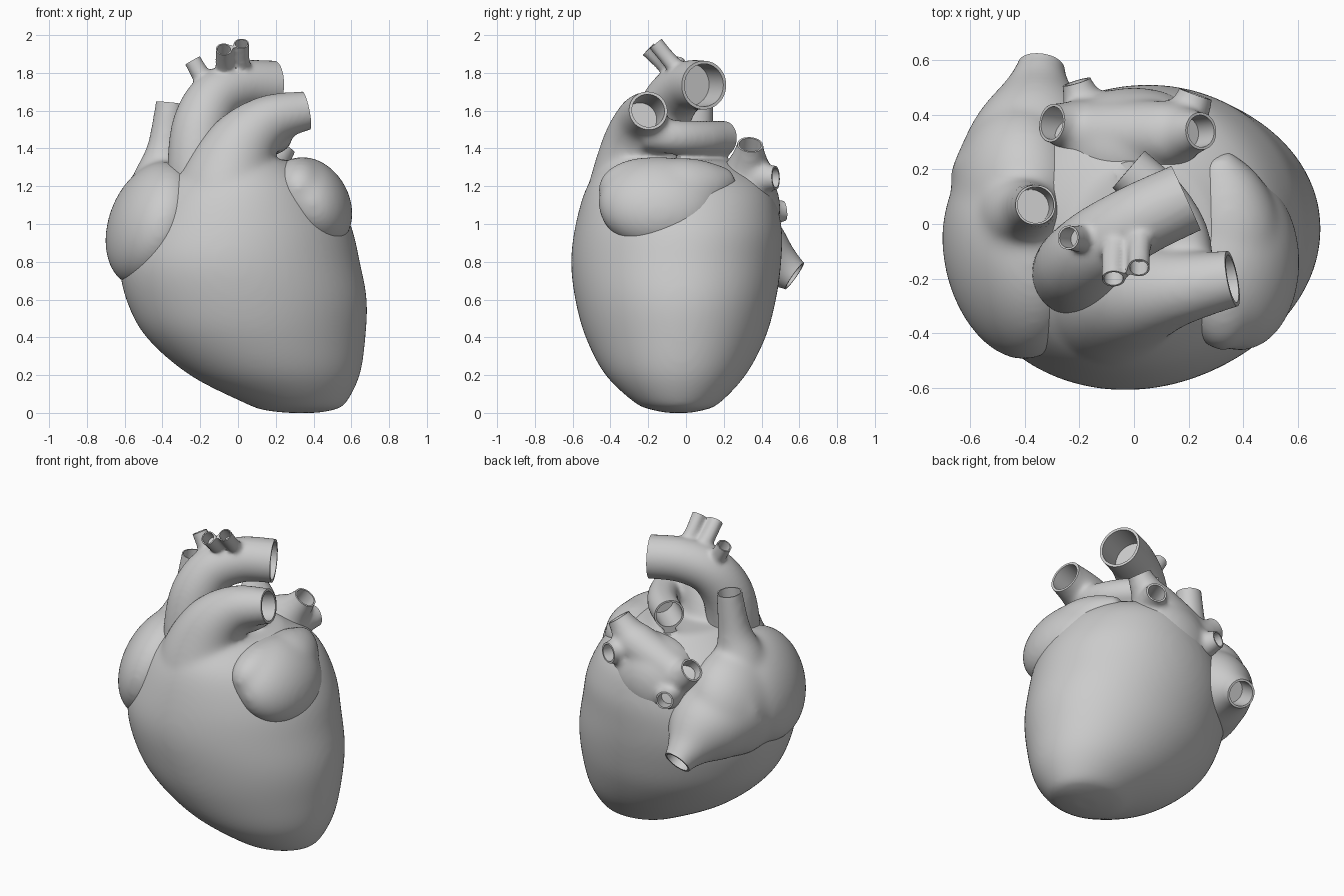
import bpy, bmesh, math
from mathutils import Vector, Matrix, Euler

if "Cube" in bpy.data.objects:
    bpy.data.objects.remove(bpy.data.objects["Cube"])


def spline(pts, sub=8):
    """Catmull-Rom through points of any dimension."""
    out, n = [], len(pts)
    for i in range(n - 1):
        a, b, c, d = pts[max(i - 1, 0)], pts[i], pts[i + 1], pts[min(i + 2, n - 1)]
        for k in range(sub):
            t = k / sub
            out.append([0.5 * (2 * q + (r - p) * t + (2 * p - 5 * q + 4 * r - s) * t * t
                        + (3 * q - p - 3 * r + s) * t ** 3) for p, q, r, s in zip(a, b, c, d)])
    return out + [list(pts[-1])]


def loft(bm, rings):
    """Closed solid through a list of rings."""
    vs = [[bm.verts.new(p) for p in ring] for ring in rings]
    n = len(vs[0])
    for a, b in zip(vs, vs[1:]):
        for i in range(n):
            j = (i + 1) % n
            bm.faces.new((a[i], a[j], b[j], b[i]))
    bm.faces.new(vs[0][::-1])
    bm.faces.new(vs[-1])


def circle(c, q, r, n=32):
    return [c + q @ Vector((r * math.cos(2 * math.pi * i / n), r * math.sin(2 * math.pi * i / n), 0))
            for i in range(n)]


def tube(bm, cuts, pts, depth=2.2, wall=0.84, opened=True):
    """Vessel along (x, y, z, radius) points; its last end gets a cutter that trims and bores it."""
    path = spline(pts)
    end, r = Vector(path[-1][:3]), path[-1][3]
    d = (end - Vector(path[-3][:3])).normalized()
    if opened:
        path.append([*(end + d * 0.05), r])
    P = [Vector(p[:3]) for p in path]
    rings, q, t0 = [], None, None
    for i, p in enumerate(P):
        t = (P[min(i + 1, len(P) - 1)] - P[max(i - 1, 0)]).normalized()
        q = t.to_track_quat('Z', 'Y') if q is None else t0.rotation_difference(t) @ q
        t0 = t
        rings.append(circle(p, q, path[i][3]))
    loft(bm, rings)
    if opened:
        cuts.append([circle(end + d * o, q, s * r) for o, s in
                     ((-depth * r, wall), (0, wall), (0, 1.28), (0.1, 1.28))])


def ellipsoid(bm, c, radii, rot=(0, 0, 0)):
    m = (Matrix.Translation(c) @ Euler([math.radians(a) for a in rot]).to_matrix().to_4x4()
         @ Matrix.Diagonal((*radii, 1)))
    bmesh.ops.create_uvsphere(bm, u_segments=40, v_segments=24, radius=1, matrix=m)


def to_object(bm, name):
    bmesh.ops.recalc_face_normals(bm, faces=bm.faces)
    me = bpy.data.meshes.new(name)
    bm.to_mesh(me)
    bm.free()
    ob = bpy.data.objects.new(name, me)
    bpy.context.collection.objects.link(ob)
    return ob


def finish(name, bm, cuts=(), smooth=8, voxel=0.014):
    """Fuse overlapping solids, soften the joins, cut each opening, shade smooth."""
    ob = to_object(bm, name)
    m = ob.modifiers.new('fuse', 'REMESH')
    m.mode, m.voxel_size = 'VOXEL', voxel
    m = ob.modifiers.new('soften', 'SMOOTH')
    m.factor, m.iterations = 0.5, smooth
    cutters = []
    for rings in cuts:
        cb = bmesh.new()
        loft(cb, rings)
        cutter = to_object(cb, name + '_cutter')
        cutter.hide_render = True
        cutters.append(cutter)
        m = ob.modifiers.new('opening', 'BOOLEAN')
        m.operation, m.solver, m.object = 'DIFFERENCE', 'EXACT', cutter
    dg = bpy.context.evaluated_depsgraph_get()
    me = bpy.data.meshes.new_from_object(ob.evaluated_get(dg))
    ob.modifiers.clear()
    ob.data = me
    for cutter in cutters:
        bpy.data.objects.remove(cutter)
    bpy.ops.object.select_all(action='DESELECT')
    ob.select_set(True)
    bpy.context.view_layer.objects.active = ob
    bpy.ops.object.shade_smooth_by_angle(angle=math.radians(45))


# Ventricles: egg-shaped loft of (z, centre x, centre y, radius x, radius y)
bm, cuts = bmesh.new(), []
sections = [(0, .34, -.04, .08, .06), (.015, .32, -.04, .185, .135), (.05, .305, -.045, .265, .22),
            (.2, .195, -.055, .45, .37), (.4, .095, -.055, .58, .475), (.6, .045, -.055, .637, .53),
            (.8, .01, -.052, .635, .555), (1.0, .015, -.04, .58, .543), (1.2, .02, -.045, .46, .478),
            (1.34, .02, -.1, .27, .32)]
rings = []
for z, cx, cy, rx, ry in spline(sections, 5):
    ring = []
    for i in range(64):
        a = 2 * math.pi * i / 64
        x = rx * math.cos(a)
        ring.append(Vector((cx + x, cy + ry * math.sin(a) + 0.06 * x, z)))
    rings.append(ring)
loft(bm, rings)
# Pulmonary trunk growing out of the ventricles, with its rear branch
tube(bm, cuts, [(-.05, -.23, 1.0, .34), (-.045, -.25, 1.22, .268), (.03, -.255, 1.42, .193),
                (.17, -.235, 1.55, .137), (.36, -.2, 1.6, .105)])
tube(bm, cuts, [(.2, -.22, 1.48, .09), (.19, -.06, 1.46, .092), (.11, .08, 1.455, .094),
                (-.02, .2, 1.455, .094)])
finish('ventricles_and_pulmonary_trunk', bm, cuts, 30)

# Aorta with three arch branches
bm, cuts = bmesh.new(), []
tube(bm, cuts, [(-.2, -.18, 1.12, .165), (-.215, -.175, 1.32, .158), (-.195, -.14, 1.52, .152),
                (-.12, -.07, 1.665, .142), (.02, .015, 1.73, .134), (.19, .095, 1.735, .13)],
     depth=1.4, wall=.87)
for branch in ([(-.12, -.06, 1.68, .06), (-.19, -.055, 1.78, .05), (-.24, -.05, 1.865, .046)],
               [(-.06, -.03, 1.76, .055), (-.075, -.12, 1.85, .045), (-.075, -.2, 1.925, .044)],
               [(.03, -.01, 1.78, .05), (.02, -.09, 1.87, .042), (.018, -.16, 1.955, .042)]):
    tube(bm, cuts, branch, wall=.8, depth=1.8)
finish('aorta', bm, cuts, 7, .0125)

# Right atrium with upper and lower great veins
bm, cuts = bmesh.new(), []
ellipsoid(bm, (-.455, -.13, 1.0), (.22, .375, .345), (0, 20, 14))
ellipsoid(bm, (-.42, .1, .97), (.245, .34, .33), (0, 12, 0))
tube(bm, cuts, [(-.42, .03, 1.05, .22), (-.41, .04, 1.24, .15), (-.385, .055, 1.4, .1),
                (-.36, .07, 1.64, .079)])
tube(bm, cuts, [(-.38, .15, .93, .3), (-.36, .36, .85, .225), (-.35, .5, .775, .125),
                (-.34, .575, .725, .088)], depth=1.6)
finish('right_atrium', bm, cuts, 45)

# Left atrium with four lung veins
bm, cuts = bmesh.new(), []
ellipsoid(bm, (.0, .275, 1.08), (.3, .225, .26), (0, -14, 0))
tube(bm, cuts, [(-.22, .33, 1.14, .11), (-.05, .33, 1.21, .12), (.13, .33, 1.29, .12),
                (.2, .335, 1.36, .09), (.245, .34, 1.42, .07)], depth=1.4)
tube(bm, cuts, [(-.08, .33, 1.12, .13), (-.21, .355, 1.165, .1), (-.3, .37, 1.235, .072)], depth=1.4)
tube(bm, cuts, [(.12, .3, 1.22, .12), (.19, .39, 1.24, .085), (.225, .475, 1.245, .065)], wall=.8)
tube(bm, cuts, [(-.12, .32, 1.05, .14), (-.18, .43, 1.06, .085), (-.21, .52, 1.07, .055)], wall=.8)
finish('left_atrium', bm, cuts, 22)

# Left auricle lying over the shoulder of the ventricles, tapering to the back
bm = bmesh.new()
ellipsoid(bm, (.39, -.14, 1.11), (.2, .325, .26), (0, -30, 0))
ellipsoid(bm, (.325, -.19, 1.19), (.155, .275, .165), (0, 10, 0))
ellipsoid(bm, (.34, -.24, 1.14), (.15, .22, .17), (0, -30, 0))
tube(bm, [], [(.36, -.12, 1.15, .19), (.35, .02, 1.175, .18), (.33, .14, 1.205, .135),
              (.3, .25, 1.24, .055)], opened=False)
finish('left_auricle', bm, (), 35)
